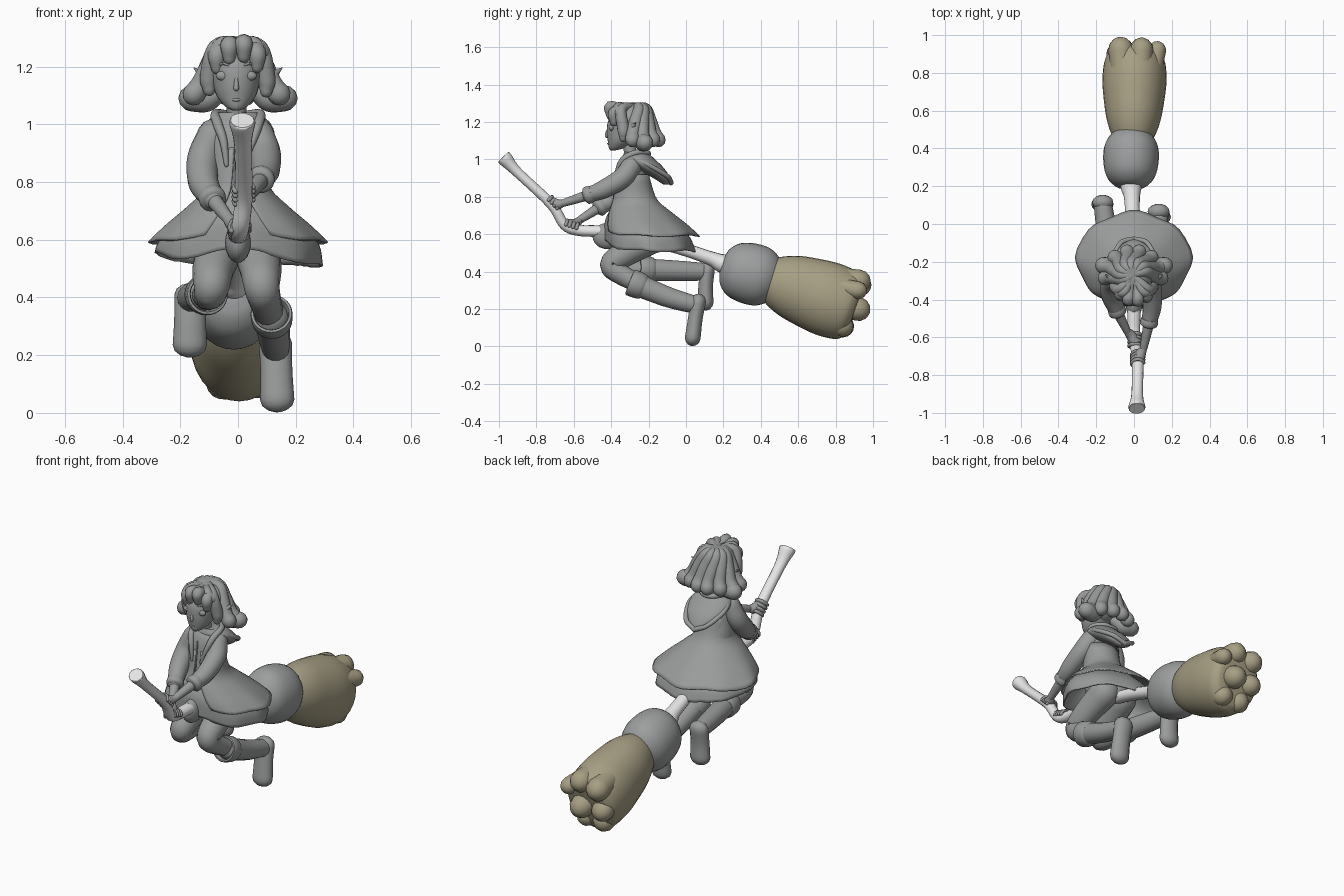
import bpy, bmesh, math
from mathutils import Vector, Matrix

if "Cube" in bpy.data.objects:
    bpy.data.objects.remove(bpy.data.objects["Cube"], do_unlink=True)


def material(name, rgb):
    m = bpy.data.materials.new(name)
    m.use_nodes = True
    m.diffuse_color = (*rgb, 1)
    m.node_tree.nodes["Principled BSDF"].inputs["Base Color"].default_value = (*rgb, 1)
    return m


GREY = material("slate grey", (.32, .325, .325))
BALL = material("mid grey", (.335, .343, .345))
PALE = material("pale grey", (.8, .8, .8))
STRAW = material("straw", (.385, .345, .23))
made = []


def finish(name, bm, mat):
    bmesh.ops.remove_doubles(bm, verts=bm.verts, dist=.0002)
    bmesh.ops.recalc_face_normals(bm, faces=bm.faces)
    me = bpy.data.meshes.new(name)
    bm.to_mesh(me)
    bm.free()
    me.materials.append(mat)
    ob = bpy.data.objects.new(name, me)
    bpy.context.scene.collection.objects.link(ob)
    made.append(ob)
    return ob


def skin(name, rings, mat, closed=True, caps=True):
    """Bridge a list of point rings."""
    bm = bmesh.new()
    rows = [[bm.verts.new(p) for p in r] for r in rings]
    n = len(rows[0])
    for a, b in zip(rows, rows[1:]):
        for i in range(n if closed else n - 1):
            k = (i + 1) % n
            bm.faces.new((a[i], a[k], b[k], b[i]))
    if caps:
        bm.faces.new(rows[0])
        bm.faces.new(rows[-1])
    return finish(name, bm, mat)


def spline(pts, steps):
    """Smooth interpolation through tuples of any length."""
    p = [Vector(q) for q in pts]
    p = [2 * p[0] - p[1]] + p + [2 * p[-1] - p[-2]]
    out = []
    for a, b, c, d in zip(p, p[1:], p[2:], p[3:]):
        for i in range(steps):
            t = i / steps
            out.append(b + (c - a) * t / 2 + (2 * a - 5 * b + 4 * c - d) * t * t / 2
                       + (3 * b - a - 3 * c + d) * t ** 3 / 2)
    return out + [p[-2]]


def sweep(name, pts, mat=GREY, sides=14, wide=1, round_ends=True, steps=5):
    """Tube through (x, y, z, radius) points."""
    line = [(q.xyz, max(q.w, .002)) for q in spline(pts, steps)]
    if round_ends:
        for end in (0, -1):
            p, r = line[end]
            t = (p - line[1 if end == 0 else -2][0]).normalized()
            cap = [(p + t * r * math.sin(a), r * math.cos(a)) for a in (.5, 1, 1.4)]
            line = cap[::-1] + line if end == 0 else line + cap
    u, rings = None, []
    for i, (p, r) in enumerate(line):
        t = (line[min(i + 1, len(line) - 1)][0] - line[max(i - 1, 0)][0]).normalized()
        if u is None:
            u = Vector((1, 0, 0)) if abs(t.x) < .9 else Vector((0, 1, 0))
        u = (u - t * u.dot(t)).normalized()
        v = t.cross(u)
        rings.append([p + (u * wide * math.cos(a) + v * math.sin(a)) * r
                      for a in (math.tau * k / sides for k in range(sides))])
    return skin(name, rings, mat)


def lathe(name, origin, axis, profile, mat, sx=1, sides=28, steps=4):
    """Turn (distance, radius) points about an axis."""
    t = Vector(axis).normalized()
    u = (Vector((1, 0, 0)) - t * t.x).normalized()
    v = t.cross(u)
    return skin(name, [[Vector(origin) + t * q.x + (u * sx * math.cos(a) + v * math.sin(a)) * max(q.y, .004)
                        for a in (math.tau * k / sides for k in range(sides))]
                       for q in spline(profile, steps)], mat)


def stack(name, levels, x0=0, sides=28):
    """Body of horizontal ovals: (centre y, z, x radius, y radius)."""
    return skin(name, [[(x0 + c * math.cos(a), y + d * math.sin(a), z)
                        for a in (math.tau * k / sides for k in range(sides))]
                       for y, z, c, d in spline(levels, 4)], GREY)


def ball(name, centre, size, mat=GREY):
    bm = bmesh.new()
    bmesh.ops.create_uvsphere(bm, u_segments=20, v_segments=12, radius=1,
                              matrix=Matrix.Translation(centre) @ Matrix.Diagonal((*size, 1)))
    return finish(name, bm, mat)


def skirt(name, profile, gap, lift, tilt):
    """Flared cloth, open at the front by a gap, raised there by lift and on the right by tilt."""
    dense, rings = spline(profile, 24), []
    for j in range(15):
        row = []
        for k in range(73):
            g = gap * (.5 + j / 14)
            a = -math.pi / 2 + g + (math.tau - 2 * g) * k / 72
            drop = 1 - lift * max(0, -math.sin(a)) ** 4 - tilt * max(0, -math.cos(a)) ** 4
            s = j / 14 * (drop + .02 * math.sin(5 * a) - .02)
            y, z, c, d = dense[round(s * (len(dense) - 1))]
            f = 1 + .02 * s * s * math.cos(8 * a)
            row.append((c * f * math.cos(a), y + d * f * math.sin(a), z))
        rings.append(row)
    ob = skin(name, rings, GREY, closed=False, caps=False)
    ob.modifiers.new("cloth", "SOLIDIFY").thickness = .008


# Broom
sweep("broom_handle", [(.015, -.977, 1.014, .037), (.015, -.966, 1.002, .041), (.017, -.9, .93, .028),
                       (.02, -.72, .76, .028), (.01, -.65, .65, .028), (0, -.57, .62, .03), (0, -.42, .61, .032),
                       (-.005, -.1, .545, .035), (-.01, .12, .475, .037), (-.015, .19, .445, .05),
                       (-.015, .25, .43, .05)], PALE, round_ends=False, wide=1.1)
AXIS = Vector((.02, .94, -.33)).normalized()
BASE = Vector((-.005, .41, .375))
lathe("broom_binding", (-.02, .19, .43), (.02, .75, -.2),
      [(0, .045), (.02, .1), (.07, .145), (.15, .163), (.23, .157), (.29, .12), (.33, .06)], BALL, .9)
lathe("broom_bristles", BASE, AXIS,
      [(0, .08), (.05, .125), (.14, .165), (.25, .187), (.37, .2), (.47, .19), (.51, .165), (.525, .13), (.53, .02)],
      STRAW, .85)
for x, y, z, r in [(-.07, .925, .33, .066), (.04, .925, .35, .062), (.122, .92, .3, .048), (.04, .92, .2, .066),
                   (-.085, .9, .2, .062), (-.05, .835, .11, .064), (.06, .835, .11, .06)]:
    tip = Vector((x, y, z))
    deep = (tip - AXIS * .16).lerp(BASE + AXIS * .36, .25)
    sweep("bristle_clump", [(*deep, r), (*deep.lerp(tip, .65), r), (*tip, r)], STRAW)

# Torso and clothes
stack("torso", [(-.29, 1.03, .035, .03), (-.29, 1.005, .085, .055), (-.29, .95, .105, .075),
                (-.285, .87, .1, .088), (-.275, .79, .1, .108), (-.26, .7, .11, .12),
                (-.22, .6, .13, .13), (-.2, .53, .08, .1)], -.01)
skirt("coat_skirt", [(-.285, .92, .1, .086), (-.275, .79, .108, .118), (-.25, .72, .17, .17),
                     (-.215, .65, .25, .222), (-.185, .59, .31, .255)], .28, .15, 0)
skirt("under_skirt", [(-.275, .78, .09, .1), (-.25, .68, .2, .18), (-.21, .59, .275, .225),
                      (-.19, .505, .29, .24)], 0, .22, .18)
ball("lap_fold", (0, -.42, .59), (.045, .08, .07))
stack("hood", [(-.27, 1.04, .07, .06), (-.25, 1.0, .115, .085), (-.19, .95, .115, .075),
               (-.13, .9, .07, .045), (-.1, .865, .02, .02)])
sweep("neck", [(-.005, -.29, 1.0, .034), (-.005, -.31, 1.1, .034)])
sweep("shirt_seam", [(-.01, -.365, .97, .004), (-.01, -.378, .87, .004), (-.01, -.388, .79, .004)])

# Arms: sleeve, cuff, forearm, and hand closed over the handle (direction along the handle last)
ARMS = {"left": ([(.07, -.29, .965, .055), (.093, -.34, .9, .055), (.095, -.44, .84, .05), (.08, -.52, .81, .04)],
                 (.05, -.66, .765), (.02, -.715, .755), (0, -.7, .7)),
        "right": ([(-.085, -.29, .965, .055), (-.12, -.31, .88, .056), (-.12, -.38, .8, .053), (-.09, -.46, .745, .042)],
                  (-.035, -.57, .675), (.006, -.615, .635), (0, -.9, .3))}
for side, (sleeve, wrist, grip, along) in ARMS.items():
    sweep(side + "_sleeve", sleeve)
    end, before = Vector(sleeve[-1][:3]), Vector(sleeve[-2][:3])
    lathe(side + "_cuff", end, end - before, [(-.02, .043), (-.005, .047), (.015, .046), (.025, .03)], GREY, steps=2)
    w, g, along = Vector(wrist), Vector(grip), Vector(along)
    sweep(side + "_forearm", [(*end, .029), (*end.lerp(w, .6), .024), (*w, .02)])
    sweep(side + "_palm", [(*w, .02), (*w.lerp(g, .5), .028), (*(g + Vector((0, -.012, .02))), .026)])
    across = along.cross(Vector((1, 0, 0))).normalized()
    for i in range(4):
        c = g + along * (.021 * i - .03)
        sweep(side + "_finger", [(*(c + Vector((math.cos(a), 0, 0)) * .032 + across * math.sin(a) * .032), .01)
                                 for a in (.2, 1, 2, 3, 3.6)], sides=8, steps=3)

# Lapels and hood edge, mirrored
for s in (-1, 1):
    sweep("lapel", [(s * .03 - .01, -.375, .86, .008), (s * .05, -.365, .94, .014), (s * .07, -.335, 1.0, .017),
                    (s * .078, -.27, 1.035, .016), (s * .04, -.21, 1.035, .014), (0, -.2, 1.03, .014)])
    sweep("hood_edge", [(s * .1, -.26, 1.0, .012), (s * .112, -.19, .965, .013), (s * .07, -.1, .91, .013),
                        (0, -.08, .875, .014)])

# Legs and boots
LEGS = {"left": ([(.06, -.18, .58, .085), (.078, -.32, .5, .073), (.083, -.4, .435, .062), (.098, -.33, .375, .054),
                  (.12, -.2, .31, .045)],
                 [(.118, -.25, .325, .062), (.125, -.1, .265, .056), (.13, .02, .23, .05), (.13, .055, .225, .047)],
                 [(.13, .066, .24, .042), (.133, .05, .15, .04), (.136, .036, .045, .043)]),
        "right": ([(-.06, -.18, .58, .085), (-.085, -.32, .5, .073), (-.092, -.4, .435, .062), (-.1, -.32, .41, .054),
                   (-.12, -.15, .41, .045)],
                  [(-.115, -.2, .41, .06), (-.14, -.06, .405, .056), (-.16, .07, .4, .05), (-.163, .1, .4, .047)],
                  [(-.165, .115, .41, .04), (-.166, .105, .32, .04), (-.167, .105, .235, .043)])}
for side, (leg, shaft, foot) in LEGS.items():
    sweep(side + "_leg", leg)
    sweep(side + "_boot_shaft", shaft)
    sweep(side + "_boot_foot", foot, wide=1.38)
    top = Vector(shaft[0][:3])
    lathe(side + "_boot_cuff", top, Vector(shaft[1][:3]) - top,
          [(.03, .05), (-.045, .058), (-.052, .066), (-.045, .073), (.01, .07), (.03, .06)], GREY, steps=2)

# Head and face
stack("face", [(-.39, 1.048, .012, .012), (-.372, 1.06, .036, .04), (-.345, 1.095, .066, .073),
               (-.325, 1.14, .081, .098), (-.31, 1.2, .09, .108), (-.3, 1.26, .07, .085)], -.006)
sweep("nose", [(-.006, -.414, 1.17, .005), (-.006, -.424, 1.14, .008), (-.006, -.425, 1.125, .01)], sides=10)
sweep("mouth", [(-.03, -.405, 1.088, .003), (-.006, -.417, 1.084, .005), (.018, -.405, 1.088, .003)], sides=8)
for s in (-1, 1):
    x = s * .045 - .006
    ball("eye", (x, -.398, 1.168), (.026, .014, .017))
    sweep("brow", [(x - s * .022, -.41, 1.203, .003), (x, -.404, 1.21, .005), (x + s * .022, -.388, 1.203, .003)],
          sides=8)
    sweep("ear", [(s * .075, -.305, 1.15, .024), (s * .115, -.29, 1.168, .02), (s * .152, -.27, 1.195, .002)])

# Hair: cap, back locks swirling from the crown, side wings and a fringe
ball("hair_cap", (-.005, -.28, 1.2), (.105, .105, .1))
CROWN = (-.005, -.27, 1.282)
for i in range(8):
    a = math.radians(-10 + 200 * i / 7)
    flare = abs(math.cos(a))
    path = [(*CROWN, .02)]
    for twist, rx, ry, z, r in [(.45, .06, .05, 1.272, .03), (.15, .09, .072, 1.21, .036),
                                (0, .105 + .02 * flare, .1, 1.14, .036),
                                (0, .12 + .03 * flare, .12, 1.105, .04)]:
        path.append((rx * math.cos(a + twist) - .005, -.265 + ry * math.sin(a + twist), z, r))
    sweep("back_lock", path)
for s in (-1, 1):
    sweep("hair_wing", [(s * .07, -.24, 1.11, .035), (s * .11, -.23, 1.09, .047), (s * .16, -.22, 1.09, .046)])
    sweep("hair_roll", [(s * .02 - .005, -.3, 1.275, .024), (s * .05, -.36, 1.28, .026),
                        (s * .085, -.36, 1.25, .024)])
for x, y, z in [(-.1, -.33, 1.12), (-.072, -.375, 1.195), (-.03, -.4, 1.228), (.02, -.405, 1.235),
                (.066, -.385, 1.2), (.098, -.335, 1.115)]:
    sweep("fringe_lock", [(*CROWN, .018), (x * .75, -.345, 1.268, .028), (x, y, z + .045, .032), (x, y, z, .022)])

bpy.ops.object.select_all(action="DESELECT")
for ob in made:
    ob.select_set(True)
bpy.context.view_layer.objects.active = made[0]
bpy.ops.object.shade_smooth_by_angle(angle=math.radians(45))
